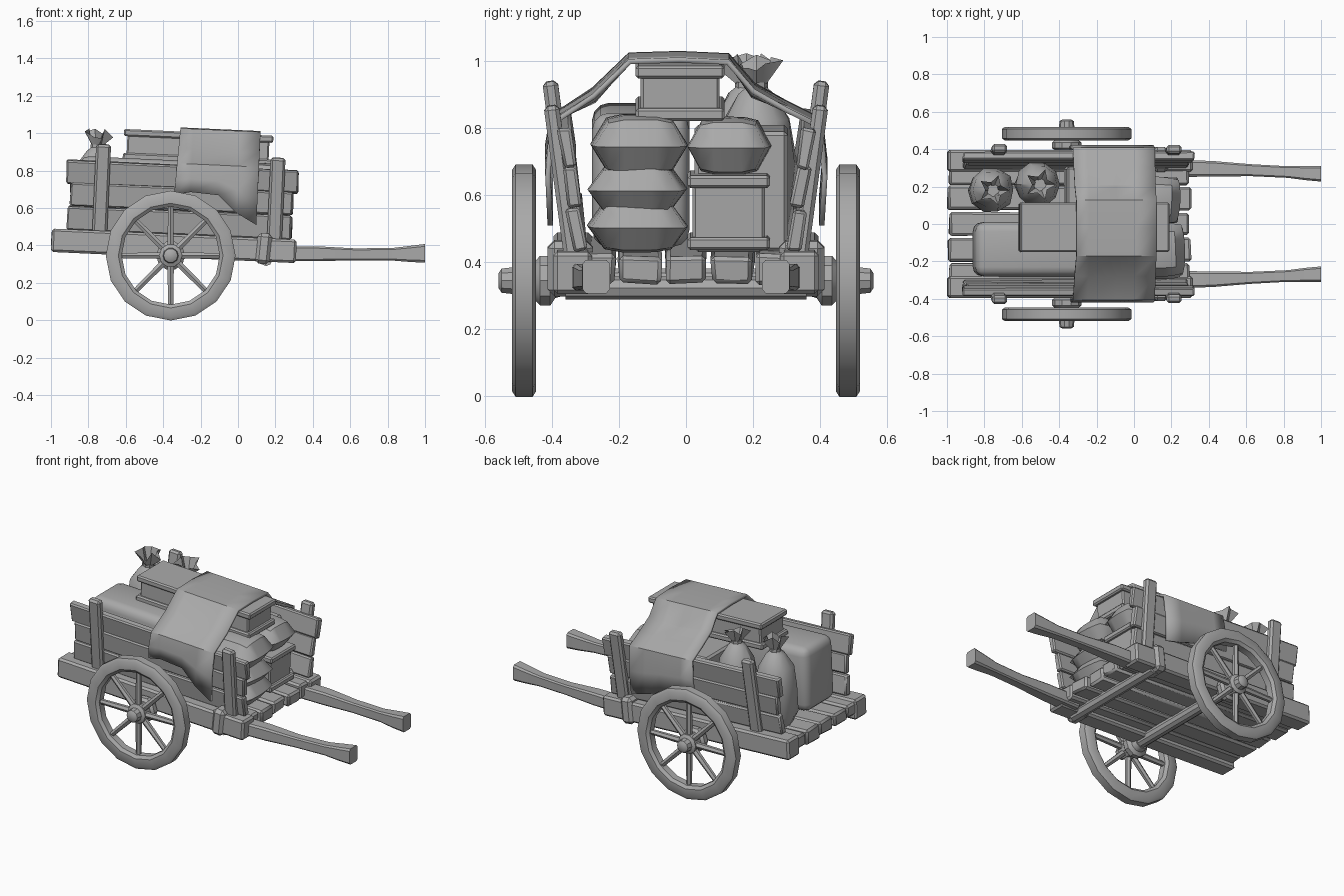
import bpy, bmesh, random
from math import radians, sin, cos, pi
from mathutils import Matrix, Vector

random.seed(4)
if "Cube" in bpy.data.objects:
    bpy.data.objects.remove(bpy.data.objects["Cube"])

grey = bpy.data.materials.new("plain grey")
grey.use_nodes = True
grey.diffuse_color = (0.4, 0.4, 0.4, 1)
grey.node_tree.nodes["Principled BSDF"].inputs["Base Color"].default_value = grey.diffuse_color

# The cart body leans slightly down towards the handles, pivoting on the axle
AXLE = Vector((-0.36, 0, 0.345))
TILT = Matrix.Translation(AXLE) @ Matrix.Rotation(radians(2.6), 4, 'Y') @ Matrix.Translation(-AXLE)


def finish(bm, name, matrix=Matrix(), tilt=True, angle=35):
    bm.transform(TILT @ matrix if tilt else matrix)
    bmesh.ops.recalc_face_normals(bm, faces=bm.faces)
    mesh = bpy.data.meshes.new(name)
    bm.to_mesh(mesh)
    bm.free()
    mesh.materials.append(grey)
    mesh.shade_smooth()
    mesh.set_sharp_from_angle(angle=radians(angle))
    ob = bpy.data.objects.new(name, mesh)
    bpy.context.collection.objects.link(ob)
    return ob


def box(name, size, loc, rot=(0, 0, 0), bevel=0.008, segments=1, jitter=0, tilt=True):
    bm = bmesh.new()
    bmesh.ops.create_cube(bm, size=1)
    for v in bm.verts:
        v.co = [c * s + random.uniform(-jitter, jitter) for c, s in zip(v.co, size)]
    bmesh.ops.bevel(bm, geom=bm.edges[:], offset=bevel, segments=segments, profile=0.5, affect='EDGES')
    m = Matrix.Translation(loc)
    for a, axis in zip(rot, 'XYZ'):
        m = m @ Matrix.Rotation(a, 4, axis)
    return finish(bm, name, m, tilt)


def bridge(bm, rings, closed=False):
    pairs = list(zip(rings, rings[1:])) + ([(rings[-1], rings[0])] if closed else [])
    for a, b in pairs:
        for i in range(len(a)):
            j = (i + 1) % len(a)
            bm.faces.new((a[i], a[j], b[j], b[i]))


def lathe(name, profile, sides, matrix, closed=False, caps=True, tilt=False, ruffle=0):
    """Turn (radius, height) points around the local z axis."""
    bm = bmesh.new()
    rings = []
    for k, (r, z) in enumerate(profile):
        last = k == len(profile) - 1
        ring = []
        for i in range(sides):
            a = 2 * pi * i / sides
            f = 1 + (ruffle * (-1) ** i if last else random.uniform(-ruffle, ruffle) * 0.2)
            lift = random.uniform(-0.03, 0.02) if last and ruffle else 0
            ring.append(bm.verts.new((r * f * cos(a), r * f * sin(a), z + lift)))
        rings.append(ring)
    bridge(bm, rings, closed)
    if caps and not closed:
        bm.faces.new(rings[0])
        bm.faces.new(rings[-1])
    return finish(bm, name, matrix, tilt)


def sack(name, half, loc, yaw=0.0, n=6):
    """Stuffed sack: two domes meeting in a seam."""
    bm = bmesh.new()
    for side in (1, -1):
        verts = bmesh.ops.create_grid(bm, x_segments=n, y_segments=n, size=1)["verts"]
        for v in verts:
            u, w = v.co.x, v.co.y
            fat = max(0, (1 - u ** 4) * (1 - w ** 4)) ** 0.6
            pinch = 1 - 0.10 * u * u * w * w
            v.co = (u * half[0] * pinch, w * half[1] * pinch, side * half[2] * fat)
    bmesh.ops.remove_doubles(bm, verts=bm.verts, dist=0.0005)
    m = Matrix.Translation(loc) @ Matrix.Rotation(yaw, 4, 'Z')
    return finish(bm, name, m, angle=40)


def chest(name, x0, x1, y0, y1, z0, z1, slab=0.038):
    """Box body between an overhanging base board and lid board."""
    cx, cy, lx, ly = (x0 + x1) / 2, (y0 + y1) / 2, x1 - x0, y1 - y0
    box(name + "_body", (lx - 0.04, ly - 0.03, z1 - z0 - slab), (cx, cy, (z0 + z1) / 2))
    box(name + "_base", (lx, ly, slab), (cx, cy, z0 + slab / 2))
    box(name + "_lid", (lx, ly, slab), (cx, cy, z1 - slab / 2))


# Bed floor planks
for i in range(5):
    box(f"floor_plank_{i}", (1.28 + 0.02 * (i % 2), 0.126, 0.085),
        (-0.35, (i - 2) * 0.137, 0.408), bevel=0.012, jitter=0.006)

for s, side in ((1, "left"), (-1, "right")):
    # Long frame beam
    box(f"{side}_beam", (1.31, 0.115, 0.125), (-0.345, s * 0.338, 0.398), bevel=0.012)
    # Side wall planks, leaning outwards
    for k, (z, x, length) in enumerate(((0.525, -0.32, 1.20), (0.652, -0.315, 1.19), (0.77, -0.315, 1.24))):
        box(f"{side}_wall_plank_{k}", (length, 0.042, 0.125), (x, s * (0.325 + 0.11 * (z - 0.5)), z),
            (-s * 0.15, 0, 0), jitter=0.005)
    # Wall posts
    for x, top in ((-0.745, 0.925), (0.19, 0.895)):
        h = top - 0.42
        z = 0.42 + h / 2
        box(f"{side}_post_{'back' if x < 0 else 'front'}", (0.08, 0.046, h),
            (x, s * (0.342 + 0.135 * (z - 0.45)), z), (-s * 0.134, 0, 0), bevel=0.012)
    # Bracket that clamps the cross bar to the beam
    box(f"{side}_bracket", (0.08, 0.135, 0.165), (0.135, s * 0.345, 0.405), (0, 0.06, 0), bevel=0.02)

    # Handle with flared grip
    bm = bmesh.new()
    rings = []
    for x, y, hy, z, hz in ((0.2, 0.298, 0.046, 0.355, 0.04), (0.42, 0.295, 0.042, 0.355, 0.04),
                            (0.62, 0.288, 0.032, 0.352, 0.032), (0.82, 0.278, 0.031, 0.352, 0.033),
                            (0.92, 0.272, 0.038, 0.354, 0.043), (1.0, 0.268, 0.041, 0.357, 0.05)):
        c = 0.25
        outline = ((1, 1 - c), (1 - c, 1), (c - 1, 1), (-1, 1 - c), (-1, c - 1), (c - 1, -1), (1 - c, -1), (1, c - 1))
        rings.append([bm.verts.new((x, s * y + u * hy, z + w * hz)) for u, w in outline])
    bridge(bm, rings)
    bm.faces.new(rings[0])
    bm.faces.new(rings[-1])
    finish(bm, f"{side}_handle", tilt=False)

    # Wheel: rim, hub and spokes, turned around an axis pointing outwards
    out = Matrix.Translation(AXLE) @ Matrix.Rotation(-s * pi / 2, 4, 'X')
    lathe(f"{side}_wheel_rim", ((0.262, 0.462), (0.28, 0.447), (0.33, 0.447), (0.347, 0.458),
                                (0.347, 0.508), (0.33, 0.519), (0.28, 0.519), (0.262, 0.505)), 16, out, closed=True)
    lathe(f"{side}_hub", ((0.045, 0.36), (0.055, 0.39), (0.078, 0.405), (0.078, 0.435), (0.062, 0.45),
                          (0.062, 0.505), (0.042, 0.515), (0.038, 0.55), (0.022, 0.56)), 10, out)
    for k in range(8):
        turn = Matrix.Rotation(k * pi / 4, 4, 'Z') @ Matrix.Translation((0, 0, 0.482)) @ Matrix.Rotation(pi / 2, 4, 'Y')
        lathe(f"{side}_spoke_{k}", ((0.02, 0.04), (0.016, 0.275)), 6, out @ turn)

# Axle and the cross bar under the front
along_y = Matrix.Rotation(pi / 2, 4, 'X')
lathe("axle", ((0.038, -0.45), (0.038, 0.45)), 10, Matrix.Translation(AXLE) @ along_y)
lathe("cross_bar", ((0.034, -0.36), (0.034, 0.36)), 8, Matrix.Translation((0.15, 0, 0.323)) @ along_y)

# Cargo: big bale at the back, crate in the middle, chests
box("bale", (0.76, 0.29, 0.40), (-0.49, -0.135, 0.655), bevel=0.05, segments=3)
box("middle_crate", (0.46, 0.28, 0.36), (-0.15, 0.165, 0.63), bevel=0.012)
chest("top_chest", -0.64, 0.16, -0.15, 0.115, 0.845, 1.01)
chest("front_chest", -0.12, 0.22, 0.005, 0.25, 0.462, 0.685)

# Sacks stacked at the front
sack("sack_bottom", (0.16, 0.15, 0.078), (0.10, -0.145, 0.53), 0.05)
sack("sack_middle", (0.155, 0.148, 0.075), (0.10, -0.145, 0.64), -0.06)
sack("sack_top", (0.165, 0.145, 0.09), (0.09, -0.14, 0.772), 0.04)
sack("chest_sack", (0.15, 0.125, 0.085), (0.08, 0.13, 0.768), -0.05)

# Tied bags with ruffled necks
for k, (x, y, h) in enumerate(((-0.78, 0.18, 0), (-0.53, 0.21, 0.01))):
    lathe(f"tied_bag_{k}", ((0.08, 0.45), (0.115, 0.52), (0.122, 0.68), (0.10, 0.81), (0.055, 0.885), (0.026, 0.91),
                            (0.065, 0.985)), 10, Matrix.Translation((x, y, h)), caps=False, tilt=True, ruffle=0.3)
    lathe(f"bag_tie_{k}", ((0.034, 0.9), (0.034, 0.92)), 8, Matrix.Translation((x, y, h)), tilt=True)

# Cloth draped across the load and over both walls
bm = bmesh.new()
rows = []
for x, hem_r, hem_l in ((-0.36, 0.67, 0.6), (-0.27, 0.69, 0.6), (-0.12, 0.68, 0.58), (-0.02, 0.59, 0.55), (0.09, 0.53, 0.53)):
    sag = 0.012 * sin(x * 14)
    section = ((-0.405, hem_r), (-0.412, (hem_r + 0.83) / 2), (-0.4, 0.835), (-0.275, 0.905 + sag), (-0.168, 1.02),
               (-0.02, 1.024), (0.125, 1.018), (0.2, 0.92 + sag), (0.3, 0.875), (0.402, 0.825),
               (0.414, (hem_l + 0.82) / 2), (0.405, hem_l))
    rows.append([bm.verts.new((x + (0.05 * max(0, z - 0.6) if x < -0.3 else 0), y, z)) for y, z in section])
for a, b in zip(rows, rows[1:]):
    for i in range(len(a) - 1):
        bm.faces.new((a[i], a[i + 1], b[i + 1], b[i]))
cloth = finish(bm, "draped_cloth", angle=30)
thick = cloth.modifiers.new("thickness", 'SOLIDIFY')
thick.thickness = 0.016
thick.offset = 0
